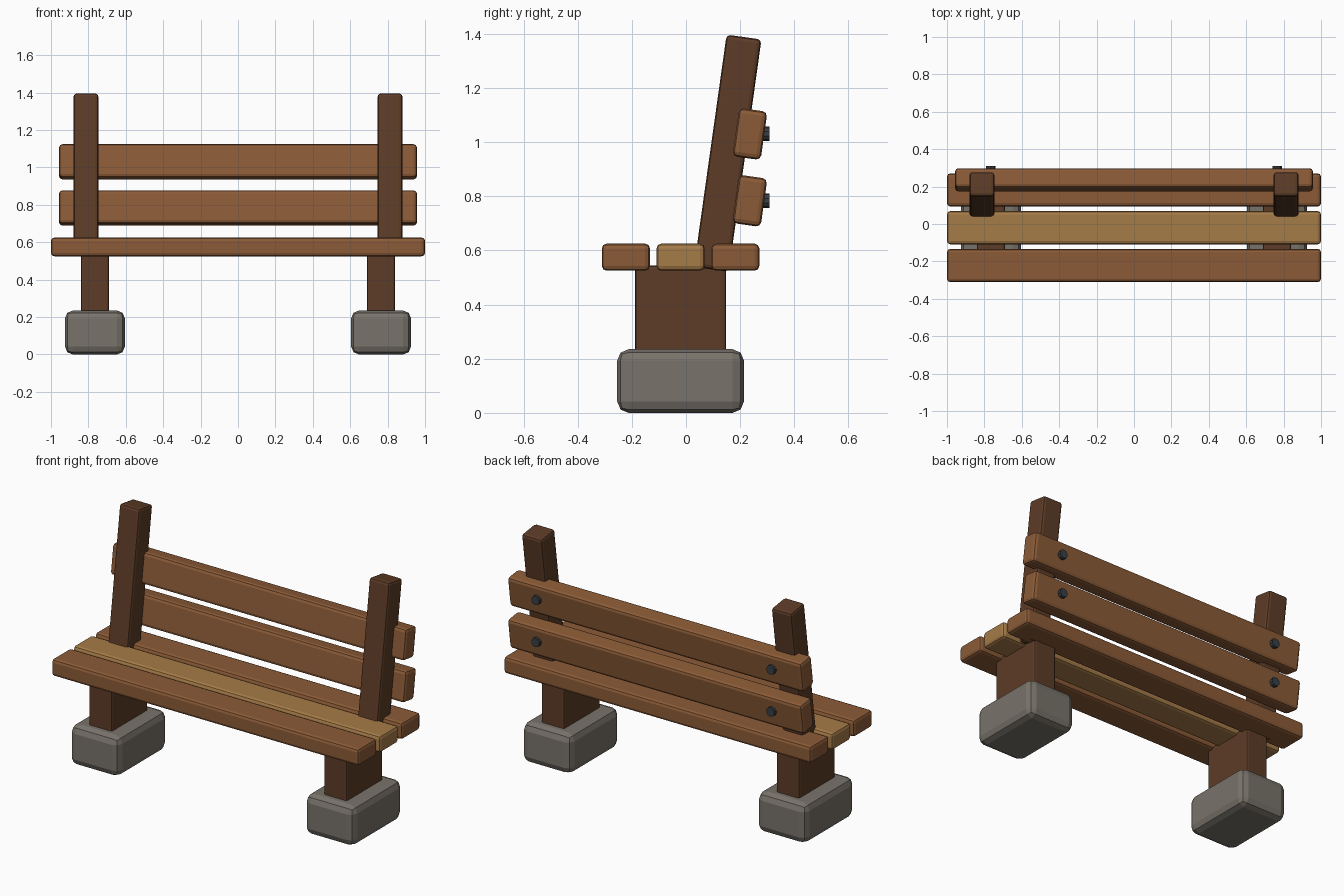
import bpy, bmesh, math
from mathutils import Matrix

if "Cube" in bpy.data.objects:
    bpy.data.objects.remove(bpy.data.objects["Cube"])

TILT = math.radians(8)


def material(name, rgb):
    m = bpy.data.materials.new(name)
    m.diffuse_color = (*rgb, 1)
    m.use_nodes = True
    m.node_tree.nodes["Principled BSDF"].inputs["Base Color"].default_value = m.diffuse_color
    return m


wood = material("wood", (0.26, 0.105, 0.038))
light_wood = material("light_wood", (0.38, 0.2, 0.065))
dark_wood = material("dark_wood", (0.11, 0.045, 0.02))
stone = material("stone", (0.19, 0.17, 0.145))
metal = material("metal", (0.04, 0.05, 0.06))


def finish(name, bm, loc, mat, tilt=0.0):
    me = bpy.data.meshes.new(name)
    bm.to_mesh(me)
    bm.free()
    me.materials.append(mat)
    ob = bpy.data.objects.new(name, me)
    bpy.context.collection.objects.link(ob)
    ob.location = loc
    ob.rotation_euler.x = -tilt
    return ob


def box(name, size, loc, mat, bevel, tilt=0.0):
    bm = bmesh.new()
    bmesh.ops.create_cube(bm, size=1, matrix=Matrix.Diagonal((*size, 1)))
    bmesh.ops.bevel(bm, geom=bm.edges[:], offset=bevel, segments=2,
                    profile=0.5, affect='EDGES')
    return finish(name, bm, loc, mat, tilt)


def bolt(name, loc):
    bm = bmesh.new()
    bmesh.ops.create_cone(bm, cap_ends=True, segments=10, radius1=0.027,
                          radius2=0.027, depth=0.06,
                          matrix=Matrix.Rotation(math.pi / 2, 4, 'X'))
    return finish(name, bm, loc, metal)


# Seat slats, the middle one lighter
for label, y, mat in (("front", -0.222, wood), ("middle", -0.02, light_wood),
                      ("rear", 0.182, wood)):
    box(f"seat_slat_{label}", (2.0, 0.178, 0.1), (0, y, 0.575), mat, 0.018)

# Leaning backrest slats
back_heights = (("lower", 0.783), ("upper", 1.03))
for label, z in back_heights:
    box(f"back_slat_{label}", (1.914, 0.105, 0.18), (0, 0.236, z), wood, 0.018, TILT)

# Feet, legs, back posts and bolts on both sides
for side, s in (("left", -1), ("right", 1)):
    box(f"foot_{side}", (0.32, 0.468, 0.235), (s * 0.765, -0.02, 0.1175), stone, 0.042)
    box(f"leg_{side}", (0.15, 0.337, 0.4), (s * 0.765, -0.02, 0.345), dark_wood, 0.012)
    box(f"back_post_{side}", (0.132, 0.13, 0.866), (s * 0.813, 0.154, 0.959),
        dark_wood, 0.015, TILT)
    for label, z in back_heights:
        bolt(f"bolt_{label}_{side}", (s * 0.765, 0.279, z + 0.001))
